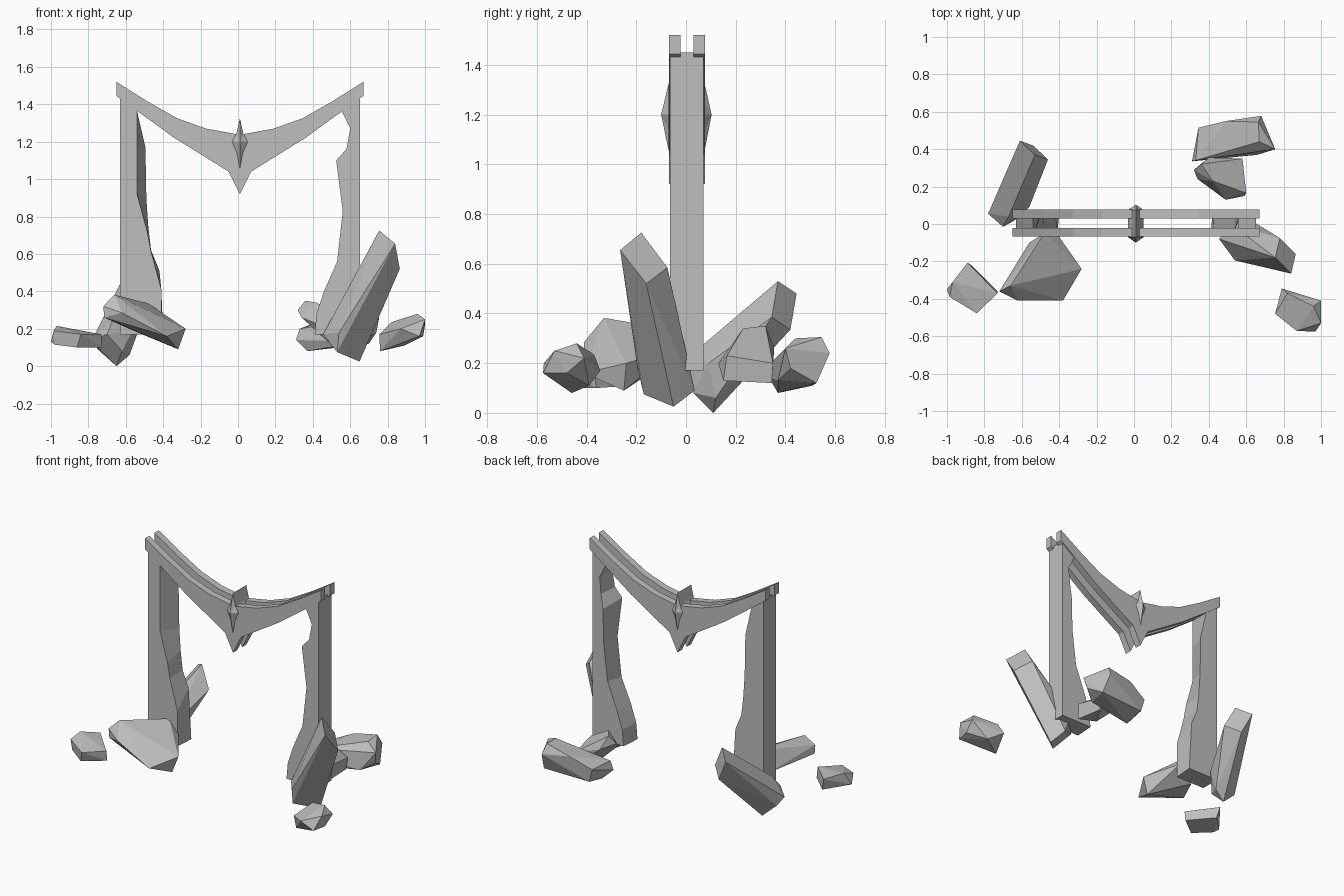
import bpy, bmesh, math

stone = bpy.data.materials.new("grey stone")
stone.diffuse_color = (0.52, 0.52, 0.52, 1)


def finish(bm, name):
    bmesh.ops.recalc_face_normals(bm, faces=bm.faces)
    me = bpy.data.meshes.new(name)
    bm.to_mesh(me)
    bm.free()
    me.materials.append(stone)
    ob = bpy.data.objects.new(name, me)
    bpy.context.collection.objects.link(ob)
    return ob


def loft(name, front, back, y0, y1):
    """Solid between two (x, z) profiles with equal point counts."""
    bm = bmesh.new()
    a = [bm.verts.new((x, y0, z)) for x, z in front]
    b = [bm.verts.new((x, y1, z)) for x, z in back]
    n = len(a)
    bm.faces.new(a)
    bm.faces.new(b[::-1])
    for i in range(n):
        j = (i + 1) % n
        bm.faces.new((a[i], b[i], b[j], a[j]))
    return finish(bm, name)


def rock(name, pts):
    """Faceted boulder wrapped around a few corner points."""
    bm = bmesh.new()
    for p in pts:
        bm.verts.new(p)
    res = bmesh.ops.convex_hull(bm, input=bm.verts)
    bmesh.ops.delete(bm, geom=[v for v in bm.verts if not v.link_faces], context='VERTS')
    bmesh.ops.dissolve_limit(bm, angle_limit=math.radians(6), verts=bm.verts, edges=bm.edges)
    return finish(bm, name)


# Twin sagging lintel beams, mirrored about the centre line
CX = 0.01
top = [(0, 1.237), (0.18, 1.27), (0.335, 1.325), (0.49, 1.413), (0.66, 1.52)]
low = [(0.66, 1.445), (0.35, 1.22), (0.06, 1.04), (0, 0.92)]
half = top + low
beam = [(CX + x, z) for x, z in half] + [(CX - x, z) for x, z in half[-2:0:-1]]
for name, y0, y1 in (("front_beam", -0.068, -0.022), ("back_beam", 0.03, 0.077)):
    loft(name, beam, beam, y0, y1)

# Pointed star boss through the middle of the beams
star = [(0, 1.325), (0.018, 1.245), (0.042, 1.2), (0.016, 1.14), (0, 1.055)]
ring = [(CX + x, z) for x, z in star] + [(CX - x, z) for x, z in star[-2:0:-1]]
bm = bmesh.new()
rows = []
for y, tip in ((-0.07, -0.1), (0.075, 0.103)):
    r = [bm.verts.new((x, y, z)) for x, z in ring]
    t = bm.verts.new((CX, tip, 1.2))
    for i in range(len(r)):
        bm.faces.new((r[i], r[(i + 1) % len(r)], t))
    rows.append(r)
for i in range(len(ring)):
    j = (i + 1) % len(ring)
    bm.faces.new((rows[0][i], rows[0][j], rows[1][j], rows[1][i]))
finish(bm, "centre_boss")

# Pillars: straight outside, broken inside edge differing front to back
loft("left_pillar",
     [(-0.63, 0.17), (-0.63, 1.447), (-0.54, 1.365), (-0.54, 1.16), (-0.54, 0.92),
      (-0.485, 0.72), (-0.467, 0.62), (-0.41, 0.41), (-0.41, 0.17)],
     [(-0.63, 0.17), (-0.63, 1.447), (-0.54, 1.365), (-0.495, 1.17), (-0.49, 0.9),
      (-0.48, 0.75), (-0.465, 0.62), (-0.42, 0.51), (-0.4, 0.17)], -0.065, 0.07)
loft("right_pillar",
     [(0.652, 0.17), (0.652, 1.45), (0.555, 1.365), (0.6, 1.27), (0.58, 1.16), (0.525, 1.1),
      (0.56, 0.83), (0.53, 0.56), (0.46, 0.4), (0.42, 0.28), (0.41, 0.17)],
     [(0.652, 0.17), (0.652, 1.45), (0.555, 1.365), (0.6, 1.27), (0.59, 1.16), (0.575, 1.06),
      (0.57, 0.83), (0.54, 0.58), (0.47, 0.4), (0.43, 0.28), (0.42, 0.17)], -0.065, 0.07)

# Fallen slabs and boulders around the feet
rock("right_leaning_slab", [
    (0.755, -0.18, 0.725), (0.84, -0.265, 0.655), (0.78, -0.075, 0.585), (0.865, -0.16, 0.52),
    (0.455, -0.08, 0.17), (0.53, -0.17, 0.075), (0.65, -0.05, 0.025), (0.6, 0.035, 0.09),
    (0.54, -0.195, 0.18), (0.52, 0.0, 0.25)])
rock("left_front_boulder", [
    (-0.72, -0.36, 0.32), (-0.66, -0.33, 0.382), (-0.48, -0.05, 0.335), (-0.28, -0.24, 0.2),
    (-0.32, -0.25, 0.09), (-0.715, -0.36, 0.26), (-0.38, -0.41, 0.16), (-0.62, -0.41, 0.285),
    (-0.42, -0.04, 0.26), (-0.56, -0.1, 0.19)])
rock("left_small_boulder", [
    (-1.0, -0.35, 0.13), (-0.97, -0.31, 0.215), (-0.89, -0.207, 0.19), (-0.87, -0.22, 0.11),
    (-0.73, -0.37, 0.17), (-0.73, -0.36, 0.1), (-0.84, -0.478, 0.17), (-0.86, -0.46, 0.1),
    (-0.985, -0.39, 0.19), (-0.98, -0.38, 0.115)])
rock("right_small_boulder", [
    (0.755, -0.48, 0.17), (0.76, -0.46, 0.08), (0.82, -0.37, 0.235), (0.79, -0.345, 0.17),
    (0.96, -0.44, 0.28), (1.0, -0.41, 0.22), (1.0, -0.53, 0.25), (0.97, -0.575, 0.16),
    (0.87, -0.572, 0.2), (0.99, -0.48, 0.16), (0.89, -0.39, 0.11)])
rock("right_back_boulder", [
    (0.31, 0.335, 0.14), (0.33, 0.34, 0.2), (0.345, 0.515, 0.2), (0.37, 0.37, 0.08),
    (0.37, 0.51, 0.11), (0.49, 0.55, 0.265), (0.665, 0.545, 0.305), (0.68, 0.578, 0.24),
    (0.755, 0.4, 0.26), (0.74, 0.42, 0.18), (0.67, 0.44, 0.3), (0.7, 0.525, 0.12), (0.66, 0.37, 0.13)])
rock("right_back_chunk", [
    (0.32, 0.29, 0.3), (0.36, 0.32, 0.35), (0.42, 0.23, 0.34), (0.34, 0.24, 0.26),
    (0.4, 0.355, 0.26), (0.58, 0.35, 0.2), (0.6, 0.165, 0.23), (0.59, 0.15, 0.13),
    (0.49, 0.13, 0.2), (0.57, 0.345, 0.12), (0.48, 0.2, 0.13)])
rock("left_back_slab", [
    (-0.61, 0.445, 0.48), (-0.53, 0.37, 0.53), (-0.54, 0.42, 0.335), (-0.46, 0.345, 0.385),
    (-0.78, 0.055, 0.14), (-0.7, -0.015, 0.17), (-0.75, 0.1, 0.09), (-0.65, 0.11, 0.0),
    (-0.58, 0.12, 0.06), (-0.62, 0.03, 0.08), (-0.67, 0.04, 0.25), (-0.56, 0.09, 0.2)])
